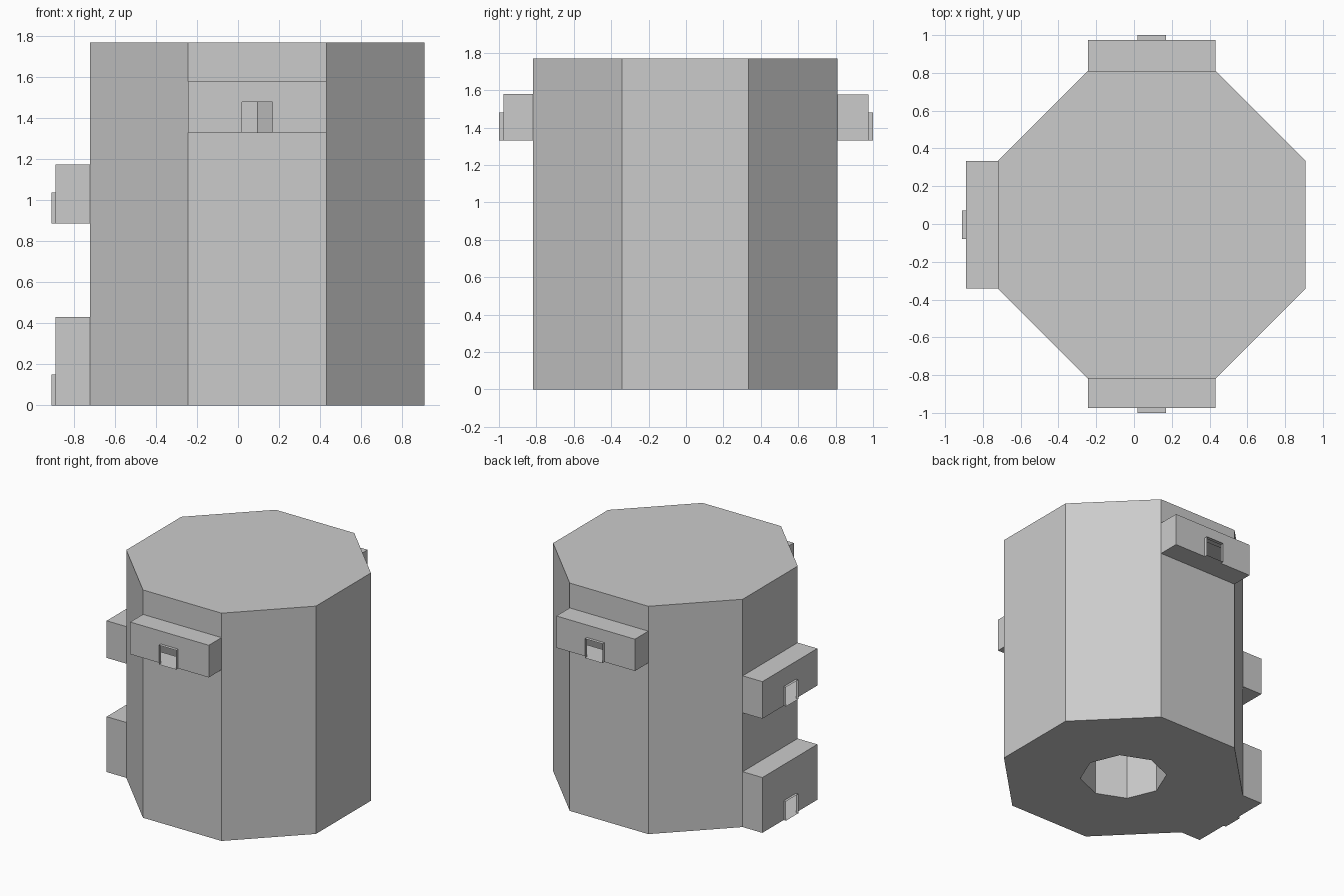
import bpy, bmesh, math
from mathutils import Vector

if "Cube" in bpy.data.objects:
    bpy.data.objects.remove(bpy.data.objects["Cube"])

CX, CY = 0.094, -0.004      # axis of the octagonal body
APO = 0.815                 # centre to flat side
HALF = APO * math.tan(math.pi / 8)
TOP = 1.77
CORE_R = 0.305
DOOR_W, DOOR_H = 0.075, 0.15

# name: (side angle, bottom z, top z, box outer distance, doorway outer distance)
BOXES = {
    "front_box": (270, 1.33, 1.58, 0.971, 0.996),
    "back_box": (90, 1.33, 1.577, 0.979, 1.004),
    "upper_left_box": (180, 0.887, 1.175, 0.984, 1.004),
    "lower_left_box": (180, 0.0, 0.43, 0.984, 1.004),
}


def make(name, faces):
    bm = bmesh.new()
    for f in faces:
        bm.faces.new([bm.verts.new(p) for p in f])
    bmesh.ops.remove_doubles(bm, verts=bm.verts, dist=1e-4)
    me = bpy.data.meshes.new(name)
    bm.to_mesh(me)
    bm.free()
    ob = bpy.data.objects.new(name, me)
    bpy.context.collection.objects.link(ob)


def side(angle):
    """Point maker for one side: t along it (right seen from outside), d outward, z up."""
    a = math.radians(angle)
    n, u = Vector((math.cos(a), math.sin(a), 0)), Vector((-math.sin(a), math.cos(a), 0))
    return lambda t, d, z: Vector((CX, CY, z)) + n * d + u * t


def polar(r, angle, z):
    return side(angle)(0, r, z)


# Body walls, open where a hollow box joins, and the closed top
walls = []
for angle in range(0, 360, 45):
    p = side(angle)
    z = 0
    gaps = sorted((b[1], b[2]) for b in BOXES.values() if b[0] == angle)
    for lo, hi in gaps + [(TOP, TOP)]:
        if lo > z:
            walls.append([p(-HALF, APO, z), p(HALF, APO, z), p(HALF, APO, lo), p(-HALF, APO, lo)])
        z = hi
R = APO / math.cos(math.pi / 8)
walls.append([polar(R, 22.5 + 45 * i, TOP) for i in range(8)])

# Bottom ring around the core opening
for i in range(8):
    a = 45 * i
    o0, o1 = polar(R, a - 22.5, 0), polar(R, a + 22.5, 0)
    c0, c1 = polar(CORE_R, a, 0), polar(CORE_R, a + 45, 0)
    walls += [[o1, o0, c0], [o1, c0, c1]]
make("body", walls)

# Central shaft, facing inward
make("core_shaft", [[polar(CORE_R, a + 45, 0), polar(CORE_R, a, 0),
                     polar(CORE_R, a, TOP), polar(CORE_R, a + 45, TOP)]
                    for a in range(0, 360, 45)])

# Hollow boxes, each with a small projecting doorway
for name, (angle, lo, hi, d, dd) in BOXES.items():
    p = side(angle)
    h, w, zt = HALF, DOOR_W, lo + DOOR_H
    make(name, [
        [p(-h, APO, hi), p(-h, d, hi), p(h, d, hi), p(h, APO, hi)],
        [p(-h, APO, lo), p(h, APO, lo), p(h, d, lo), p(-h, d, lo)],
        [p(-h, APO, lo), p(-h, d, lo), p(-h, d, hi), p(-h, APO, hi)],
        [p(h, d, lo), p(h, APO, lo), p(h, APO, hi), p(h, d, hi)],
        [p(-h, d, lo), p(-w, d, lo), p(-w, d, zt), p(w, d, zt),
         p(w, d, lo), p(h, d, lo), p(h, d, hi), p(-h, d, hi)],
    ])
    make(name.replace("box", "doorway"), [
        [p(-w, d, zt), p(-w, dd, zt), p(w, dd, zt), p(w, d, zt)],
        [p(-w, d, lo), p(w, d, lo), p(w, dd, lo), p(-w, dd, lo)],
        [p(-w, d, lo), p(-w, dd, lo), p(-w, dd, zt), p(-w, d, zt)],
        [p(w, dd, lo), p(w, d, lo), p(w, d, zt), p(w, dd, zt)],
    ])
